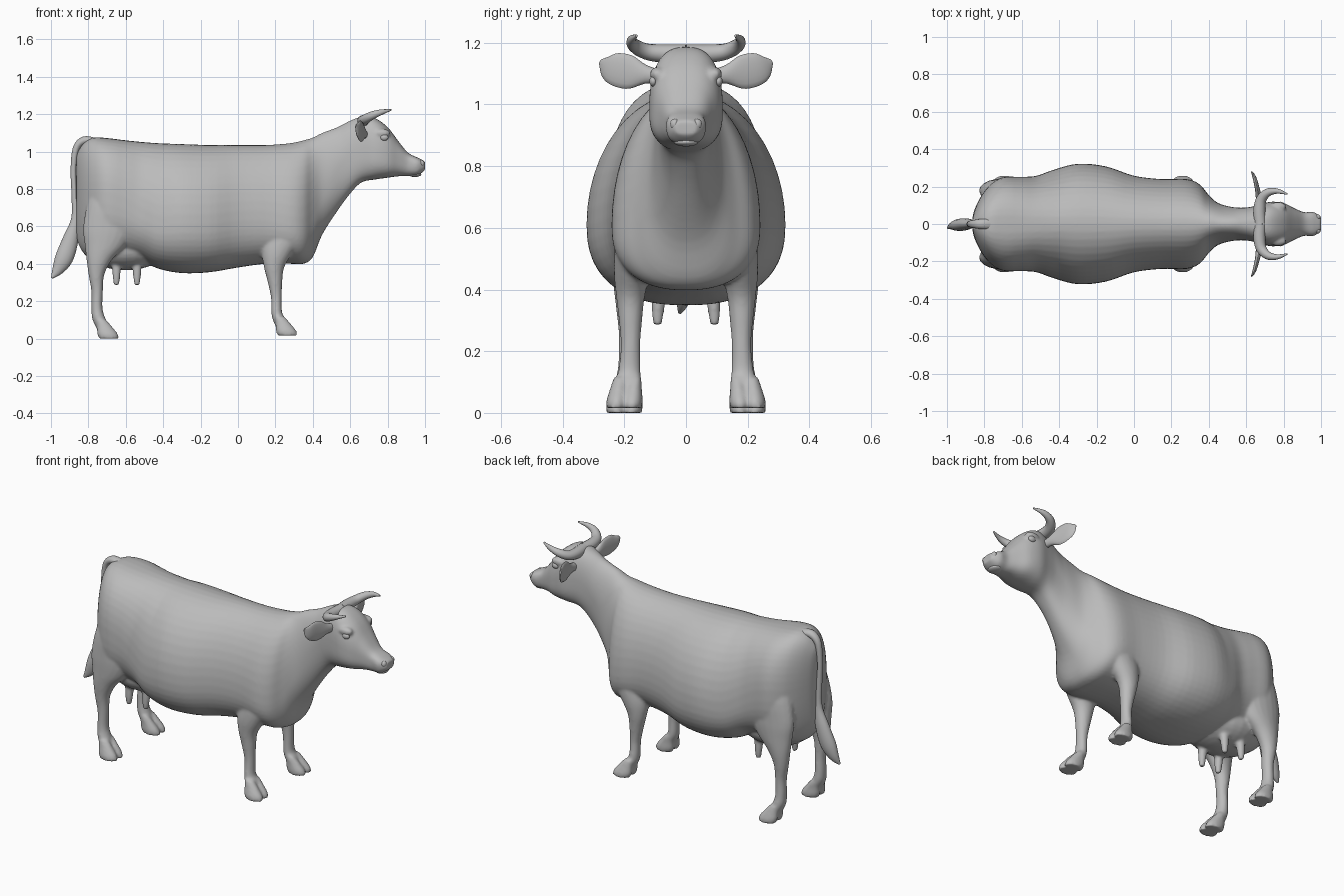
import bpy, bmesh, math
from mathutils import Vector

cube = bpy.data.objects.get("Cube")
if cube:
    bpy.data.objects.remove(cube, do_unlink=True)

hide = bpy.data.materials.new("plain grey")
hide.use_nodes = True
hide.diffuse_color = (.5, .5, .5, 1)
shader = next(n for n in hide.node_tree.nodes if n.type == 'BSDF_PRINCIPLED')
shader.inputs["Base Color"].default_value = hide.diffuse_color

SIDES = (("left", 1), ("right", -1))


def spline(stations, steps=4):
    """Smooth curve through rows of numbers."""
    rows = [Vector(s) for s in stations]
    dense = []
    for i in range(len(rows) - 1):
        p, q = rows[i], rows[i + 1]
        before, after = rows[max(i - 1, 0)], rows[min(i + 2, len(rows) - 1)]
        for k in range(steps):
            t = k / steps
            m, n = (q - before) / 2, (after - p) / 2
            dense.append(p + m * t + (3 * (q - p) - 2 * m - n) * t ** 2
                         + (2 * (p - q) + m + n) * t ** 3)
    return dense + [rows[-1]]


def circle(count):
    return [(math.cos(math.tau * i / count), math.sin(math.tau * i / count))
            for i in range(count)]


def finish(bm, name):
    bmesh.ops.recalc_face_normals(bm, faces=bm.faces[:])
    mesh = bpy.data.meshes.new(name)
    bm.to_mesh(mesh)
    bm.free()
    mesh.materials.append(hide)
    obj = bpy.data.objects.new(name, mesh)
    bpy.context.collection.objects.link(obj)
    return obj


def loft(name, rings):
    """Closed skin over a list of rings of points."""
    bm = bmesh.new()
    loops = [[bm.verts.new(p) for p in ring] for ring in rings]
    count = len(loops[0])
    for a, b in zip(loops, loops[1:]):
        for i in range(count):
            j = (i + 1) % count
            bm.faces.new((a[i], a[j], b[j], b[i]))
    bm.faces.new(loops[0])
    bm.faces.new(loops[-1])
    return finish(bm, name)


def ramp(x, start, end):
    return min(max((x - start) / (end - start), 0), 1)


def trunk_ring(row):
    """Upright section: x, bottom, widest height, top, half width."""
    x, bottom, middle, top, width = row
    # Sloping back, squarer hips and head, fuller belly
    head = ramp(x, .55, .68)
    upper = 2 + .45 * ramp(x, -.4, -.65) + .7 * head
    lower = 2.4 + .2 * head
    ring = []
    for c, s in circle(48):
        power = 2 / (upper if s > 0 else lower)
        y = math.copysign(abs(c) ** power, c) * width
        reach = top - middle if s > 0 else middle - bottom
        ring.append((x, y, middle + math.copysign(abs(s) ** power, s) * reach))
    return ring


def limb(name, stations, side):
    """Level sections: height, centre x, half x, centre y, half y."""
    return loft(name, [[(x + c * rx, side * (y + s * ry), z) for c, s in circle(20)]
                       for z, x, rx, y, ry in spline(stations)])


def tube(name, stations, ref, side=1):
    """Sections square to a path: x, y, z, and two half widths."""
    rows = spline(stations)
    spots = [Vector((r[0], r[1] * side, r[2])) for r in rows]
    rings = []
    for i, row in enumerate(rows):
        along = (spots[min(i + 1, len(spots) - 1)] - spots[max(i - 1, 0)]).normalized()
        a = along.cross(Vector(ref)).normalized()
        b = a.cross(along)
        rings.append([spots[i] + a * c * row[3] + b * s * row[4] for c, s in circle(16)])
    return loft(name, rings)


def ball(name, centre, radii):
    bm = bmesh.new()
    bmesh.ops.create_uvsphere(bm, u_segments=24, v_segments=16, radius=1)
    for v in bm.verts:
        v.co = Vector(centre) + Vector(a * b for a, b in zip(v.co, radii))
    return finish(bm, name)


# Trunk, neck and head in one run from rump to muzzle
body = loft("body", [trunk_ring(r) for r in spline((
    (-.865, .56, .77, .97, .02), (-.855, .51, .75, 1, .07),
    (-.82, .45, .73, 1.05, .145), (-.77, .42, .72, 1.075, .21),
    (-.7, .42, .72, 1.072, .25), (-.6, .43, .69, 1.06, .252),
    (-.52, .42, .64, 1.052, .258), (-.43, .375, .6, 1.045, .29),
    (-.3, .35, .61, 1.04, .322), (-.15, .355, .61, 1.035, .308),
    (0, .38, .63, 1.035, .258), (.15, .4, .63, 1.035, .24),
    (.28, .4, .6, 1.045, .24), (.35, .4, .59, 1.06, .213),
    (.4, .435, .63, 1.075, .155), (.45, .555, .75, 1.1, .112),
    (.53, .68, .9, 1.13, .09), (.6, .775, .97, 1.165, .088),
    (.66, .835, .99, 1.185, .1), (.73, .85, .98, 1.18, .119),
    (.8, .86, .96, 1.13, .112), (.86, .868, .95, 1.052, .083),
    (.91, .868, .935, .993, .063), (.96, .872, .93, .968, .064),
    (1, .9, .925, .948, .038)))])

FRONT_LEG = ((.85, .24, .05, .12, .05), (.7, .25, .1, .15, .068),
             (.55, .24, .112, .166, .064), (.46, .21, .084, .174, .06),
             (.38, .193, .054, .18, .047), (.3, .198, .039, .18, .038),
             (.22, .205, .029, .18, .032), (.14, .207, .029, .183, .036),
             (.1, .222, .036, .186, .04), (.04, .245, .032, .193, .04))
BACK_LEG = ((.92, -.68, .07, .12, .05), (.75, -.68, .12, .16, .075),
            (.6, -.69, .138, .178, .066), (.5, -.71, .11, .184, .058),
            (.42, -.742, .068, .188, .048), (.34, -.757, .042, .188, .039),
            (.25, -.753, .031, .185, .033), (.16, -.754, .03, .185, .035),
            (.1, -.742, .036, .188, .041), (.03, -.71, .032, .194, .04))

# Parts that melt into the body
soft = [ball("udder", (-.6, 0, .475), (.21, .175, .11))]
for word, s in SIDES:
    soft += [limb(word + "_front_leg", FRONT_LEG, s),
             limb(word + "_back_leg", BACK_LEG, s),
             ball(word + "_brow", (.77, s * .092, 1.098), (.045, .026, .024))]
    # Cloven hooves: two tapering toes per foot
    for end, heel, floor in (("front", .245, .016), ("back", -.71, 0)):
        for toe in (-1, 1):
            y = .197 + toe * .025
            soft.append(limb(word + "_" + end + "_hoof", (
                (floor + .1, heel - .022, .027, y - .008, .02),
                (floor + .06, heel - .002, .042, y - .002, .027),
                (floor + .025, heel + .012, .055, y + .002, .034),
                (floor, heel + .02, .053, y + .004, .033)), s))
    for x in (-.65, -.54):
        soft.append(limb(word + "_teat", ((.42, x, .026, .085, .026),
                                          (.35, x, .022, .09, .022),
                                          (.31, x, .018, .092, .018),
                                          (.286, x, .013, .092, .013)), s))

bpy.ops.object.select_all(action='DESELECT')
for obj in soft + [body]:
    obj.select_set(True)
bpy.context.view_layer.objects.active = body
bpy.ops.object.join()
blend = body.modifiers.new("blend", 'REMESH')
blend.mode = 'VOXEL'
blend.voxel_size = .008
blend.use_smooth_shade = True
relax = body.modifiers.new("relax", 'SMOOTH')
relax.factor = .5
relax.iterations = 6

# Paired parts
parts = []
for word, s in SIDES:
    parts.append(tube(word + "_horn", (
        (.675, 0, 1.165, .032, .03), (.67, .07, 1.165, .032, .03),
        (.68, .13, 1.172, .028, .026), (.715, .168, 1.192, .022, .022),
        (.765, .176, 1.21, .014, .015), (.82, .16, 1.223, .004, .004)), (0, 0, 1), s))
    parts.append(tube(word + "_ear", (
        (.675, .08, 1.09, .02, .022), (.67, .13, 1.097, .018, .03),
        (.66, .185, 1.105, .013, .055), (.645, .245, 1.12, .01, .048),
        (.63, .278, 1.14, .004, .008)), (0, 0, 1), s))
    parts.append(ball(word + "_eye", (.782, s * .106, 1.075), (.022, .013, .017)))
    parts.append(ball(word + "_nostril", (.982, s * .036, .936), (.015, .016, .018)))

# Tail with its tuft
parts.append(tube("tail", (
    (-.77, 0, 1.055, .02, .03), (-.825, 0, 1.058, .022, .026),
    (-.866, 0, 1.015, .018, .02), (-.88, 0, .9, .015, .016),
    (-.873, 0, .76, .017, .016), (-.868, 0, .64, .024, .02),
    (-.895, 0, .53, .042, .03), (-.93, -.005, .43, .048, .033),
    (-.965, -.01, .365, .03, .022), (-.995, -.02, .325, .006, .006)), (0, 1, 0)))
parts.append(ball("lower_lip", (.945, 0, .878), (.035, .04, .014)))

for obj in parts:
    bpy.ops.object.select_all(action='DESELECT')
    obj.select_set(True)
    bpy.context.view_layer.objects.active = obj
    bpy.ops.object.shade_smooth_by_angle(angle=math.radians(45))
